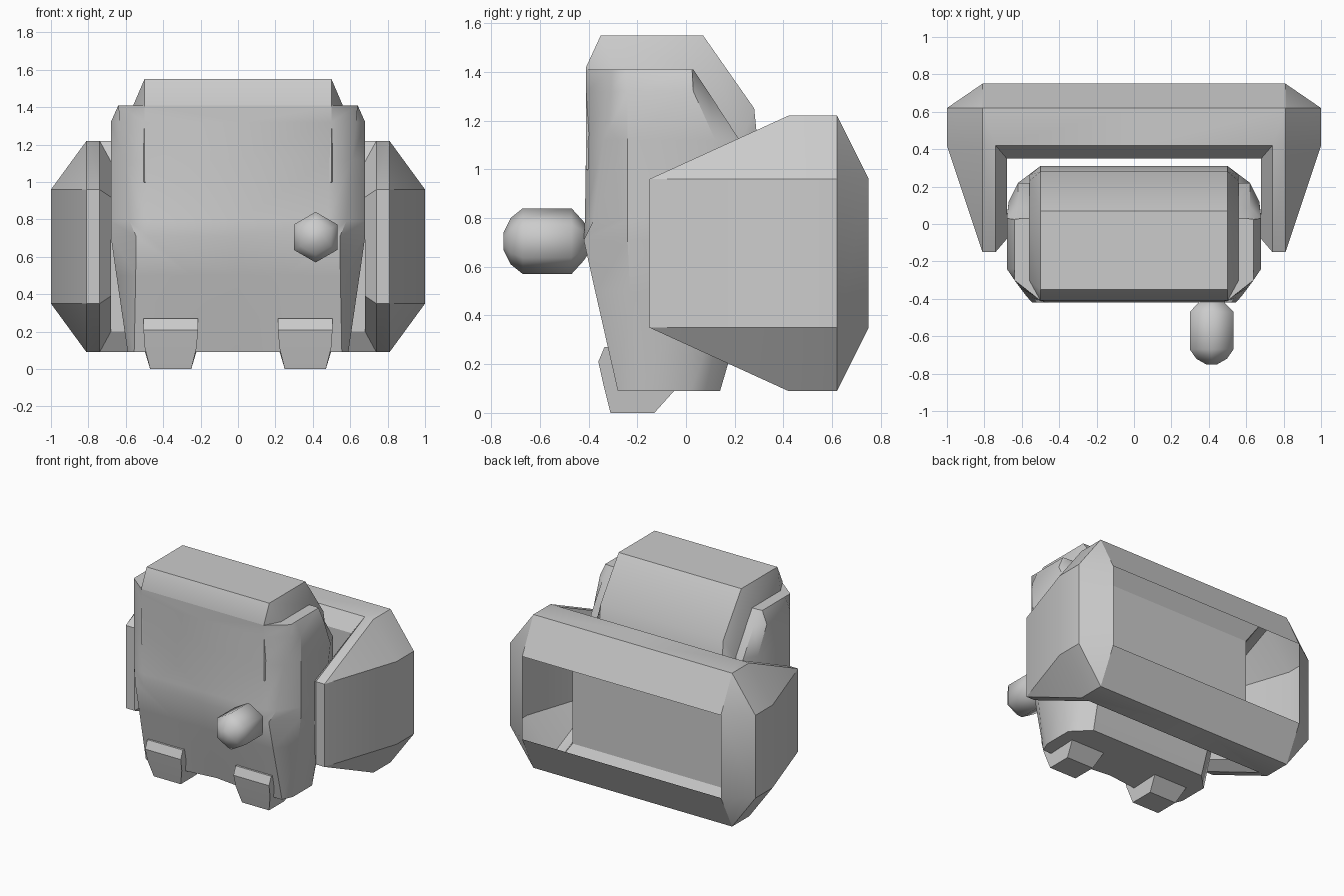
import bpy, bmesh
from math import sin, cos, pi, radians

if "Cube" in bpy.data.objects:
    bpy.data.objects.remove(bpy.data.objects["Cube"])


def make(name, verts, faces, mirror=True, angle=35):
    """Mesh from points; the half model is mirrored over x = 0."""
    bm = bmesh.new()
    vs = [bm.verts.new(v) for v in verts]
    for f in faces:
        bm.faces.new([vs[i] for i in f])
    if mirror:
        bmesh.ops.mirror(bm, geom=bm.verts[:] + bm.edges[:] + bm.faces[:],
                         axis='X', merge_dist=0.001)
        bmesh.ops.remove_doubles(bm, verts=bm.verts[:], dist=0.0005)
    bmesh.ops.recalc_face_normals(bm, faces=bm.faces[:])
    me = bpy.data.meshes.new(name)
    bm.to_mesh(me)
    bm.free()
    ob = bpy.data.objects.new(name, me)
    bpy.context.collection.objects.link(ob)
    bpy.ops.object.select_all(action='DESELECT')
    ob.select_set(True)
    bpy.context.view_layer.objects.active = ob
    bpy.ops.object.shade_smooth_by_angle(angle=radians(angle))
    return ob


def loft(name, rings, closed=True, mirror=True, angle=35, caps=(True, True)):
    """Skin a stack of equal-length rings and cap the ends."""
    n = len(rings[0])
    verts = [p for r in rings for p in r]
    faces = []
    for k in range(len(rings) - 1):
        for i in range(n if closed else n - 1):
            j = (i + 1) % n
            faces.append((k*n + i, k*n + j, (k+1)*n + j, (k+1)*n + i))
    if caps[0]:
        faces.append(tuple(range(n)))
    if caps[1]:
        faces.append(tuple(range(len(verts) - n, len(verts))))
    return make(name, verts, faces, mirror, angle)


# Body: half cross-sections (x, y) from front middle round to back middle
sections = [
    (0.09, [(0, -.25), (.25, -.28), (.555, -.28), (.59, -.2), (.59, .02), (.53, .08), (.47, .14), (0, .14)]),
    (0.50, [(0, -.37), (.25, -.373), (.547, -.373), (.65, -.23), (.65, .04), (.58, .17), (.49, .26), (0, .26)]),
    (0.71, [(0, -.42), (.48, -.42), (.545, -.42), (.68, -.24), (.68, .04), (.62, .22), (.5, .31), (0, .31)]),
    (0.79, [(0, -.415), (.48, -.415), (.58, -.38), (.68, -.24), (.68, .04), (.62, .22), (.5, .31), (0, .31)]),
    (1.12, [(0, -.41), (.49, -.41), (.61, -.34), (.68, -.24), (.67, .12), (.62, .22), (.5, .22), (0, .22)]),
    (1.32, [(0, -.41), (.5, -.41), (.632, -.31), (.68, -.24), (.68, .03), (.62, .09), (.5, .09), (0, .09)]),
    (1.41, [(0, -.41), (.5, -.41), (.64, -.30), (.64, -.24), (.64, .025), (.6, .03), (.5, .03), (0, .03)]),
]
loft("body", [[(x, y, z) for x, y in pts] for z, pts in sections], closed=False)

# Raised middle slab over the top and back of the body
slab_in = [(-.41, 1.0), (-.41, 1.42), (-.35, 1.55), (.07, 1.55), (.28, 1.25), (.31, .95), (.31, .7)]
slab_out = [(-.30, 1.0), (-.30, 1.36), (-.30, 1.41), (.03, 1.41), (.23, 1.12), (.26, .93), (.26, .7)]
loft("top_slab", [[(0, y, z) for y, z in slab_in],
                  [(.5, y, z) for y, z in slab_in],
                  [(.56, y, z) for y, z in slab_out]], caps=(False, True))

# Rear shell: hollow wrap-round bar with two side arms, open at the back
octo = [(-.15, .96), (.42, 1.22), (.62, 1.22), (.75, .96),
        (.75, .35), (.62, .09), (.42, .09), (-.15, .35)]
end = [(.42, .96), (.62, .96), (.62, .35), (.42, .35)]
rim = [(.42, 1.22), (-.15, .96), (-.15, .35), (.42, .09)]
inner = [(.35, 1.11), (-.08, .92), (-.08, .39), (.35, .2)]
middle = [(.42, 1.22), (.62, 1.22), (.75, .96), (.75, .35),
          (.62, .09), (.42, .09), (.35, 1.11), (.35, .2)]
verts = []
for x, pts in ((.81, octo), (1, end), (.74, rim), (.68, inner), (0, middle)):
    verts += [(x, y, z) for y, z in pts]
R, I, J, T = 8, 12, 16, 20
faces = [(R, R+1, R+2, R+3), (J, J+1, J+2, J+3)]
for k in range(4):                       # bevelled end cap
    a, b = (2*k + 1) % 8, (2*k + 2) % 8
    faces += [(a, b, R + (k+1) % 4, R + k), (2*k, a, R + k)]
for k, (a, b) in enumerate(((1, 0), (0, 7), (7, 6))):   # arm edge and inner bevel
    faces += [(a, b, I+k+1, I+k), (I+k, I+k+1, J+k+1, J+k)]
faces += [(1, 2, T+1, T, I), (2, 3, T+2, T+1), (4, 5, T+4, T+3),
          (5, 6, I+3, T+5, T+4), (I, T, T+6, J), (J, T+6, T+7, J+3), (I+3, J+3, T+7, T+5)]
make("rear_shell", verts, faces, angle=30)

# Feet: side profile lofted across, narrower underneath
foot = [(-.335, .27), (-.36, .21), (-.34, .12), (-.31, 0), (-.13, 0), (-.04, .1), (-.1, .27)]
left = [.215, .215, .22, .25, .25, .22, .215]
right = [.505, .505, .5, .47, .47, .5, .505]
loft("feet", [[(x, y, z) for x, (y, z) in zip(xs, foot)] for xs in (left, right)])

# Hexagonal front knob with rounded ends
knob = [(-.75, .035), (-.72, .095), (-.67, .135), (-.47, .135), (-.42, .08), (-.40, .05)]
loft("front_knob", [[(.415 + r*sin(i*pi/3), y, .705 + r*cos(i*pi/3)) for i in range(6)]
                    for y, r in knob], mirror=False, angle=65)
